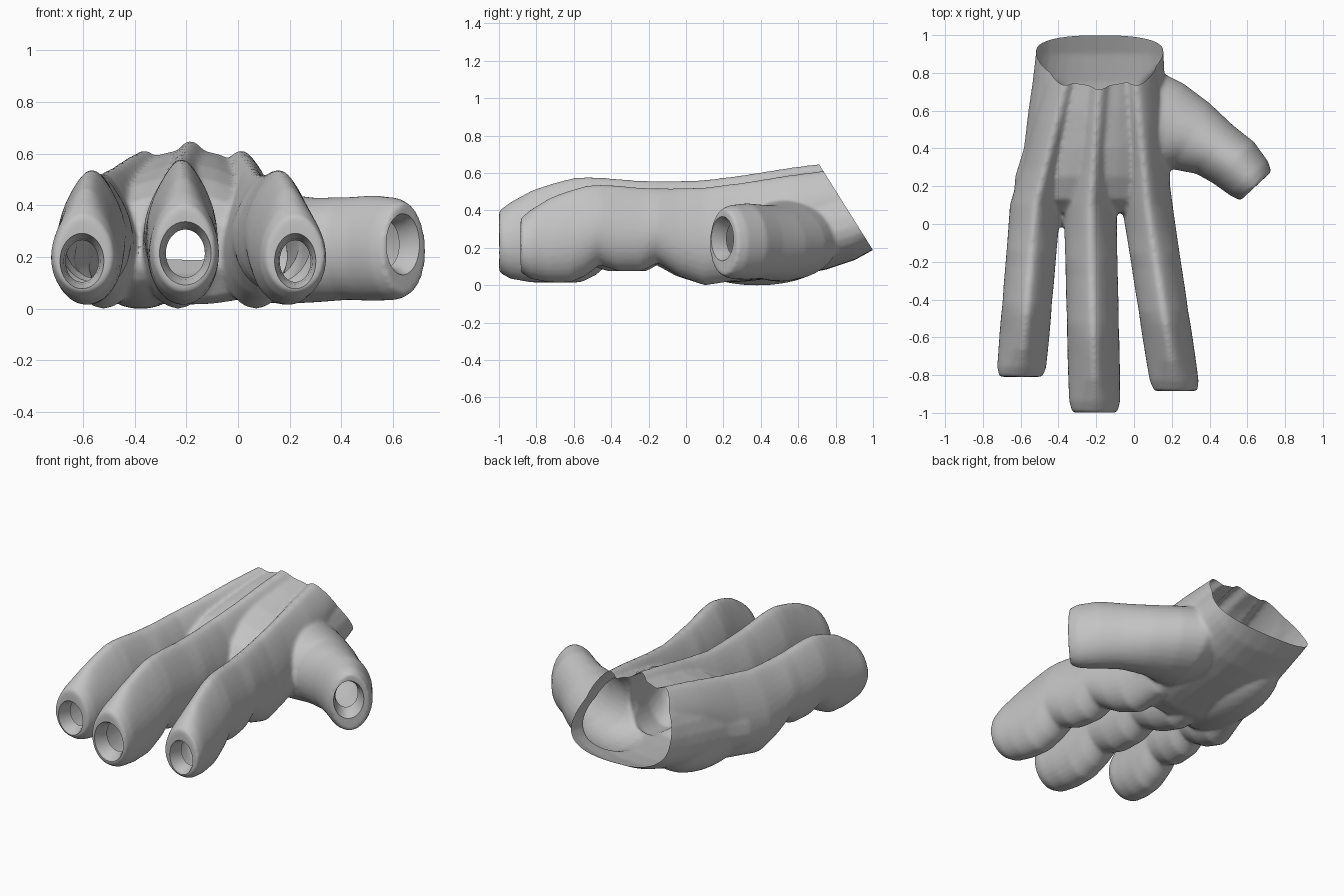
import bpy, bmesh, math
from mathutils import Vector, Matrix

default = bpy.data.objects.get("Cube")
if default:
    bpy.data.objects.remove(default, do_unlink=True)

SIDES = 32


def ring(bm, x, y, half, low, high, yaw=0, point=0.0, power=1.0):
    """Upright cross-section; point narrows the top, power below 1 squares it."""
    verts = []
    for i in range(SIDES):
        a = 2 * math.pi * i / SIDES
        c, s = math.cos(a), math.sin(a)
        v = (1 - math.copysign(abs(c) ** power, c)) / 2
        u = math.copysign(abs(s) ** power, s) * (1 - point * v * v) * half
        verts.append(bm.verts.new((x + u * math.cos(yaw), y + u * math.sin(yaw),
                                   low + (high - low) * v)))
    return verts


def loft(bm, rings):
    """Closed tube through a list of rings."""
    faces = [bm.faces.new(rings[0]), bm.faces.new(rings[-1])]
    for a, b in zip(rings, rings[1:]):
        for i in range(SIDES):
            j = (i + 1) % SIDES
            faces.append(bm.faces.new((a[i], a[j], b[j], b[i])))
    bmesh.ops.recalc_face_normals(bm, faces=faces)


def to_object(bm, name):
    mesh = bpy.data.meshes.new(name)
    bm.to_mesh(mesh)
    bm.free()
    obj = bpy.data.objects.new(name, mesh)
    bpy.context.collection.objects.link(obj)
    return obj


def mix(a, b, t):
    return a + (b - a) * t


# Finger profile: position (0 tip, 1 knuckle, 2 wrist), half width, bottom, top
FINGER = [(0, .122, .09, .41), (.055, .142, .055, .455), (.16, .15, .035, .52),
          (.27, .152, .035, .56), (.36, .152, .075, .585), (.43, .15, .13, .59),
          (.53, .152, .095, .585), (.655, .152, .095, .573), (.745, .152, .14, .57),
          (.86, .153, .07, .57), (1, .155, .02, .575), (1.22, .145, .05, .6),
          (1.5, .135, .25, .64), (1.72, .13, .32, .665), (2.05, .125, .36, .67)]
# Each finger: tip x, tip y, knuckle x, wrist x, width factor, drop of the top
FINGERS = [(-.592, -.81, -.515, -.29, .97, .03),
           (-.2, -1, -.226, -.155, 1.01, -.01),
           (.228, -.885, .076, -.005, .97, .03)]
KNUCKLE_Y, WRIST_Y = .1, 1

body = bmesh.new()
for tip_x, tip_y, mid_x, end_x, width, drop in FINGERS:
    rings = []
    for s, half, low, high in FINGER:
        if s <= 1:
            x, y = mix(tip_x, mid_x, s), mix(tip_y, KNUCKLE_Y, s)
        else:
            x, y = mix(mid_x, end_x, s - 1), mix(KNUCKLE_Y, WRIST_Y, s - 1)
        rings.append(ring(body, x, y, half * width, low, high - drop,
                          point=min(.5, .15 + 2 * s)))
    loft(body, rings)

# Palm: y, centre x, half width, bottom, top
PALM = [(.06, -.22, .4, .17, .36), (.13, -.22, .44, .06, .46),
        (.25, -.212, .44, .035, .53), (.4, -.195, .408, .05, .578),
        (.6, -.19, .388, .075, .617), (.75, -.18, .375, .105, .635),
        (.9, -.175, .362, .155, .64), (1.1, -.175, .355, .265, .64)]
loft(body, [ring(body, x, y, w, lo, hi, point=.36, power=.82)
            for y, x, w, lo, hi in PALM])

# Thumb: x, y, half width, bottom, top, yaw in degrees
THUMB = [(.652, .2, .115, .075, .43, 43), (.617, .24, .138, .055, .45, 43),
         (.533, .325, .158, .05, .46, 45), (.435, .392, .165, .055, .453, 52),
         (.305, .465, .207, .045, .45, 60), (.18, .5, .265, .04, .465, 70),
         (.08, .52, .305, .045, .485, 80), (-.05, .54, .29, .1, .51, 90)]
loft(body, [ring(body, x, y, w, lo, hi, math.radians(d), .1)
            for x, y, w, lo, hi, d in THUMB])

# Heel pad under the palm
bmesh.ops.create_uvsphere(
    body, u_segments=32, v_segments=16, radius=1,
    matrix=Matrix.Translation((-.37, .38, .2)) @ Matrix.Diagonal((.2, .4, .18, 1)))
hand = to_object(body, "hand")

# Funnel-shaped cutters for the open tips: x, y, z, radius across, radius up, yaw
HOLES = [(-.597, -.81, .205, .083, .105, 0), (-.197, -1, .235, .098, .12, 0),
         (.228, -.885, .205, .078, .105, 0), (.643, .195, .27, .085, .115, 43)]
DEPTH = .09
cut = bmesh.new()
caps = []
for x, y, z, across, up, degrees in HOLES:
    yaw = math.radians(degrees)
    inward = Vector((-math.sin(yaw), math.cos(yaw), 0))
    rings = []
    for d, f in [(-.05, 1.15), (.01, 1), (.04, .85), (DEPTH, .77)]:
        p = Vector((x, y, z)) + inward * d
        rings.append(ring(cut, p.x, p.y, across * f, z - up * f, z + up * f, yaw))
    loft(cut, rings)
    caps.append((Vector((x, y, z)) + inward * DEPTH, inward))
cutter = to_object(cut, "tip_cutter")
cutter.hide_render = True

# Fuse the parts into one skin, soften it and cut the tips
remesh = hand.modifiers.new("fuse", 'REMESH')
remesh.mode = 'VOXEL'
remesh.voxel_size = .011
soften = hand.modifiers.new("soften", 'SMOOTH')
soften.factor = .5
soften.iterations = 9
holes = hand.modifiers.new("holes", 'BOOLEAN')
holes.operation = 'DIFFERENCE'
holes.solver = 'EXACT'
holes.object = cutter
bpy.context.view_layer.update()
skin = bpy.data.meshes.new_from_object(
    hand.evaluated_get(bpy.context.evaluated_depsgraph_get()))
hand.modifiers.clear()
hand.data = skin
bpy.data.objects.remove(cutter, do_unlink=True)

# Open the inner ends of the tips and slice the wrist off at a slant
bm = bmesh.new()
bm.from_mesh(skin)
inner = [f for f in bm.faces
         if any(abs((f.calc_center_median() - c).dot(n)) < .003
                and (f.calc_center_median() - c).length < .1
                and abs(f.normal.dot(n)) > .9 for c, n in caps)]
bmesh.ops.delete(bm, geom=inner, context='FACES')
bmesh.ops.bisect_plane(bm, geom=bm.verts[:] + bm.edges[:] + bm.faces[:],
                       plane_co=(0, .725, .645), plane_no=(0, .43, .27),
                       clear_outer=True)

# Centre on the origin and stand on the ground
low = Vector([min(v.co[k] for v in bm.verts) for k in range(3)])
high = Vector([max(v.co[k] for v in bm.verts) for k in range(3)])
origin = Vector(((low.x + high.x) / 2, (low.y + high.y) / 2, low.z))
bmesh.ops.translate(bm, verts=bm.verts[:], vec=-origin)
bm.to_mesh(skin)
bm.free()

# Plain grey skin
grey = bpy.data.materials.new("plain_grey")
grey.use_nodes = True
colour = (.55, .55, .55, 1)
grey.diffuse_color = colour
grey.node_tree.nodes["Principled BSDF"].inputs["Base Color"].default_value = colour
skin.materials.clear()
skin.materials.append(grey)
for f in skin.polygons:
    f.material_index = 0

bpy.ops.object.select_all(action='DESELECT')
hand.select_set(True)
bpy.context.view_layer.objects.active = hand
bpy.ops.object.shade_smooth_by_angle(angle=math.radians(40))
